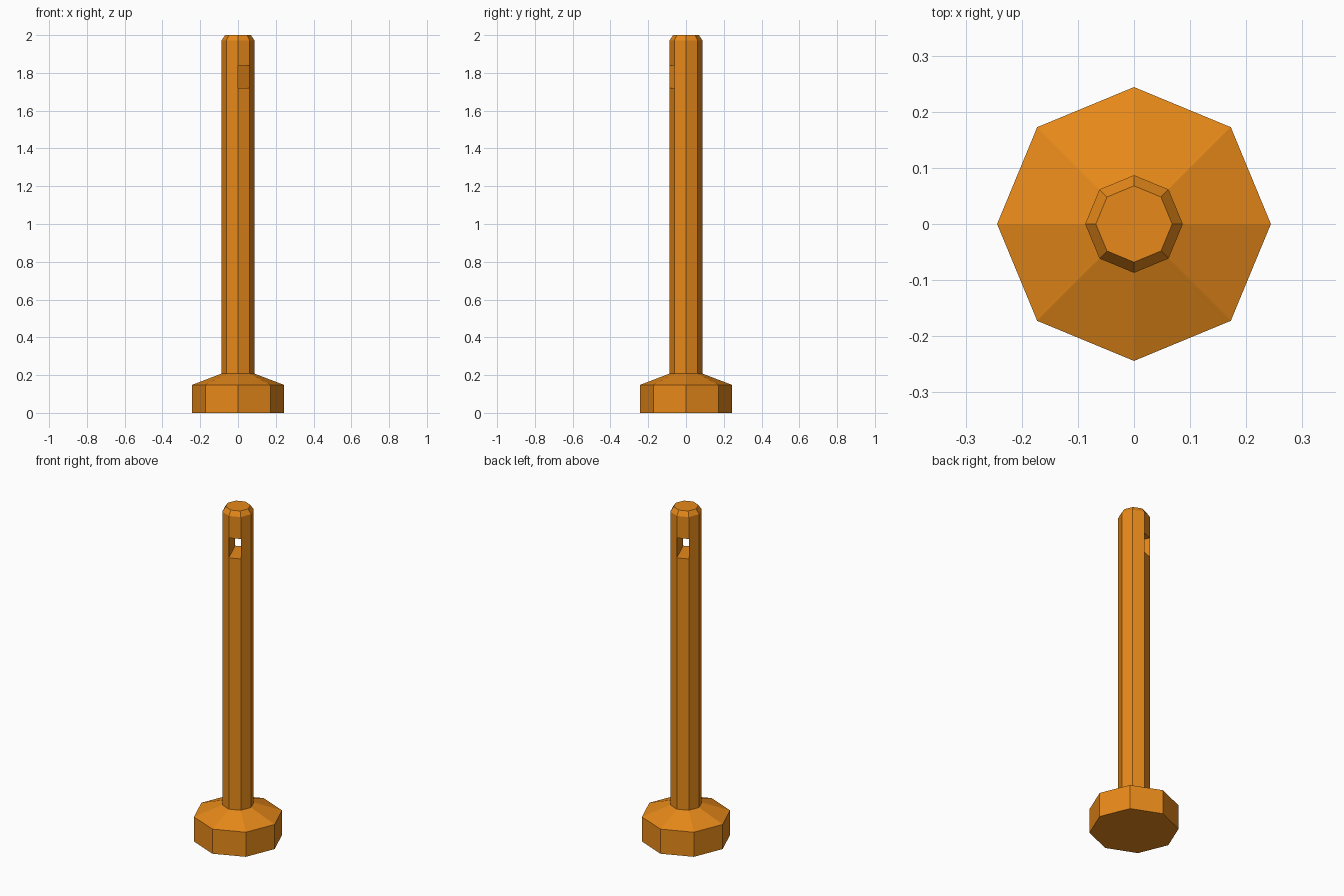
import bpy, bmesh
from math import cos, sin, pi

if "Cube" in bpy.data.objects:
    bpy.data.objects.remove(bpy.data.objects["Cube"])

SIDES = 8
# (radius, height) rings from the foot of the head to the chamfered tip
PROFILE = [(0.244, 0.0), (0.244, 0.148), (0.087, 0.208), (0.087, 1.72),
           (0.087, 1.84), (0.087, 1.972), (0.068, 2.0)]
SLOT_BAND = 3                       # band between z 1.72 and 1.84
SLOT_FRONT, SLOT_BACK = 6, 2        # opposite octagon sides the slot opens through

bm = bmesh.new()
rings = [[bm.verts.new((r * cos(2 * pi * i / SIDES), r * sin(2 * pi * i / SIDES), z))
          for i in range(SIDES)] for r, z in PROFILE]

# Outer skin, leaving the two slot openings
for band, (lo, hi) in enumerate(zip(rings, rings[1:])):
    for i in range(SIDES):
        if band == SLOT_BAND and i in (SLOT_FRONT, SLOT_BACK):
            continue
        j = (i + 1) % SIDES
        bm.faces.new((lo[i], lo[j], hi[j], hi[i]))

# End caps
bm.faces.new(rings[0][::-1])
bm.faces.new(rings[-1])

# Inner walls of the slot joining the two openings
def opening(side):
    lo, hi = rings[SLOT_BAND], rings[SLOT_BAND + 1]
    return lo[side], lo[side + 1], hi[side + 1], hi[side]

a = opening(SLOT_FRONT)
b = opening(SLOT_BACK)
b = (b[1], b[0], b[3], b[2])
for k in range(4):
    n = (k + 1) % 4
    bm.faces.new((a[k], a[n], b[n], b[k]))

bmesh.ops.recalc_face_normals(bm, faces=bm.faces)
mesh = bpy.data.meshes.new("slotted_pin")
bm.to_mesh(mesh)
bm.free()
pin = bpy.data.objects.new("slotted_pin", mesh)
bpy.context.collection.objects.link(pin)

# Orange finish
mat = bpy.data.materials.new("orange")
mat.diffuse_color = (0.8, 0.25, 0.01, 1)
mat.use_nodes = True
mat.node_tree.nodes["Principled BSDF"].inputs["Base Color"].default_value = mat.diffuse_color
mesh.materials.append(mat)
